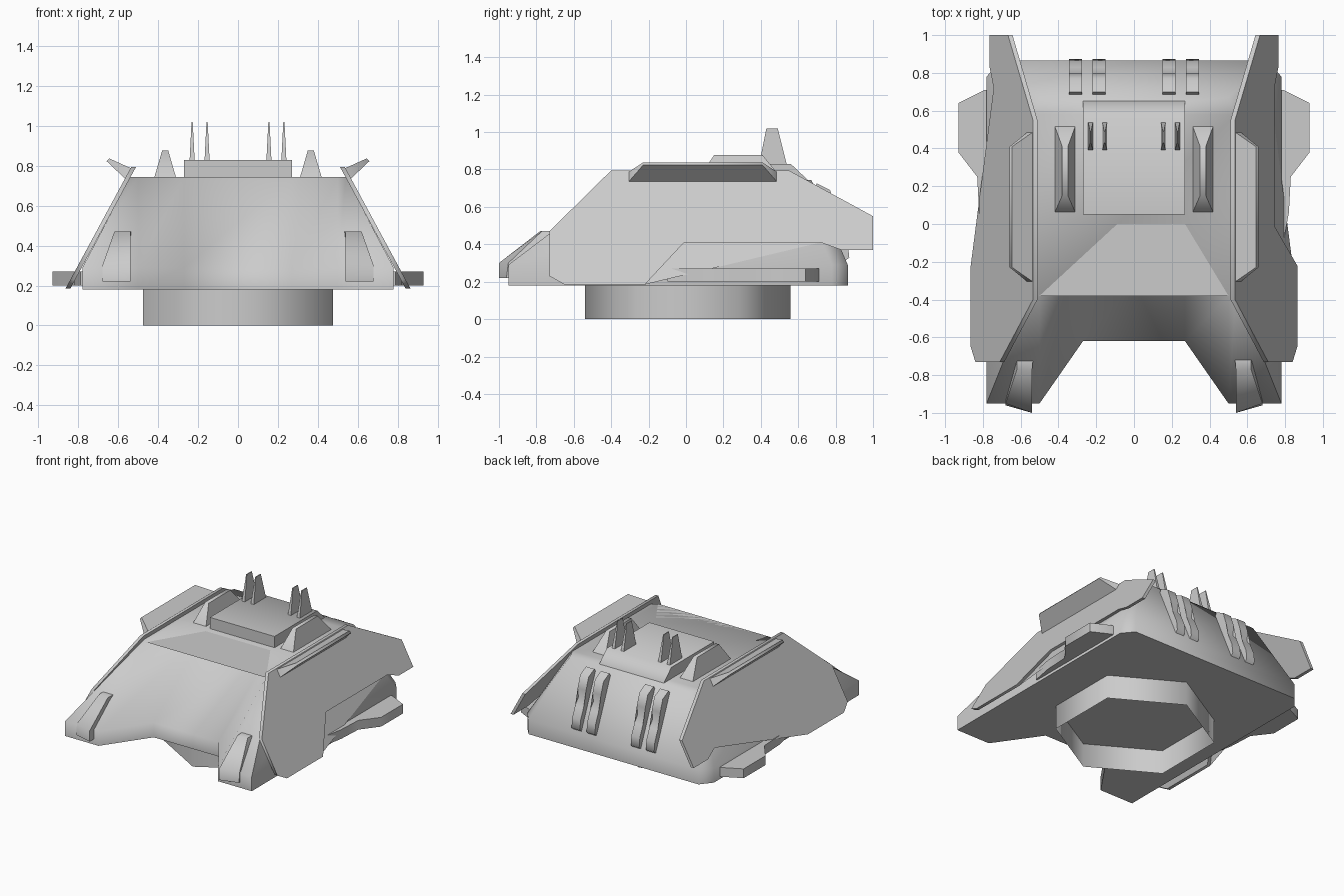
import bpy, bmesh, math

if "Cube" in bpy.data.objects:
    bpy.data.objects.remove(bpy.data.objects["Cube"])


def loft(name, rings, caps=True, sides=(1,)):
    """Skin a stack of equal-length rings; one object per mirrored side."""
    for s in sides:
        bm = bmesh.new()
        vr = [[bm.verts.new((s * x, y, z)) for x, y, z in r] for r in rings]
        n = len(vr[0])
        for a, b in zip(vr, vr[1:]):
            for i in range(n):
                j = (i + 1) % n
                bm.faces.new((a[i], a[j], b[j], b[i]))
        if caps:
            ends = [bm.faces.new(vr[0][::-1]), bm.faces.new(vr[-1])]
            bmesh.ops.triangulate(bm, faces=ends)
        bmesh.ops.recalc_face_normals(bm, faces=bm.faces)
        me = bpy.data.meshes.new(name)
        bm.to_mesh(me)
        bm.free()
        label = name if len(sides) == 1 else name + ("_right" if s > 0 else "_left")
        ob = bpy.data.objects.new(label, me)
        bpy.context.collection.objects.link(ob)
        bpy.ops.object.select_all(action='DESELECT')
        bpy.context.view_layer.objects.active = ob
        ob.select_set(True)
        bpy.ops.object.shade_smooth_by_angle(angle=math.radians(61))


BOTH = (1, -1)


def mirrored_ring(half, z):
    """Close a right-hand half outline across x = 0 at height z."""
    return [(x, y, z) for x, y in half] + [(-x, y, z) for x, y in reversed(half)]


# Hull: notched skirt rising to the top deck
skirt = [(.27, -.62), (.50, -.95), (.78, -.95), (.78, .78), (.71, .865)]
deck = [(.27, 0), (.50, -.38), (.54, -.35), (.54, .58), (.50, .67)]
loft("hull", [mirrored_ring(skirt, .18), mirrored_ring(skirt, .29),
              mirrored_ring(deck, .745)])

# Turret ring: open hexagonal tube
hexa = [(.55 * math.sin(i * math.pi / 3), .01 + .55 * math.cos(i * math.pi / 3))
        for i in range(6)]
loft("turret_ring", [[(x, y, z) for x, y in hexa] for z in (0, .185)], caps=False)

# Raised roof plate
roof = [(.05, .72), (.05, .83), (.56, .83), (.65, .745), (.65, .72)]
loft("roof_plate", [[(x, y, z) for y, z in roof] for x in (-.27, .27)])

# Sloping armour panels along the flanks
panel = [(-.73, .47), (-.40, .795), (.55, .795), (1, .55), (1, .37), (.83, .37),
         (.72, .41), (-.01, .41), (-.22, .185), (-.65, .185), (-.73, .23)]
loft("side_panel", [[(.515 + (.795 - z) * .54 + o, y, z) for y, z in panel]
                    for o in (-.004, .02)], sides=BOTH)

# Blades projecting from the top of the panels
loft("panel_blade", [
    [(.53, -.31, .785), (.56, -.31, .73), (.56, .49, .73), (.53, .49, .785)],
    [(.645, -.23, .837), (.658, -.23, .823), (.658, .41, .823), (.645, .41, .837)]],
    sides=BOTH)

# Low outriggers beside the skirt
rigger = [(.72, .71), (.79, .71), (.93, .64), (.93, .38), (.83, .25),
          (.82, .06), (.79, -.10), (.72, -.10)]
loft("outrigger", [[(x, y, z) for x, y in rigger] for z in (.20, .27)], sides=BOTH)

# Front prong bumpers
loft("front_bumper", [
    [(.54, -1, .22), (.68, -.96, .22), (.68, -.70, .22), (.535, -.70, .22)],
    [(.54, -1, .30), (.68, -.95, .30), (.68, -.70, .30), (.535, -.70, .30)],
    [(.54, -.78, .47), (.62, -.77, .47), (.62, -.72, .47), (.535, -.72, .47)]],
    sides=BOTH)

# Deck blisters beside the roof plate
loft("deck_blister", [
    [(.31, .06, .74), (.42, .06, .74), (.42, .52, .74), (.31, .52, .74)],
    [(.35, .15, .877), (.38, .15, .877), (.38, .41, .877), (.35, .41, .877)]],
    sides=BOTH)

# Twin roof fins and rear exhaust pods
pod = [(.66, .67), (.70, .725), (.77, .69), (.80, .60), (.79, .53), (.83, .48),
       (.865, .40), (.873, .33), (.84, .30), (.78, .33)]
for n, (fx, px) in enumerate(((.155, .185), (.23, .31)), 1):
    loft(f"roof_fin_{n}", [
        [(fx + dx * w, y, z) for dx, y in ((-1, a), (1, a), (1, b), (-1, b))]
        for z, w, a, b in ((.82, .013, .39, .54), (1.02, .003, .43, .49))], sides=BOTH)
    loft(f"exhaust_pod_{n}", [[(px + o, y, z) for y, z in pod]
                              for o in (-.035, .035)], sides=BOTH)
